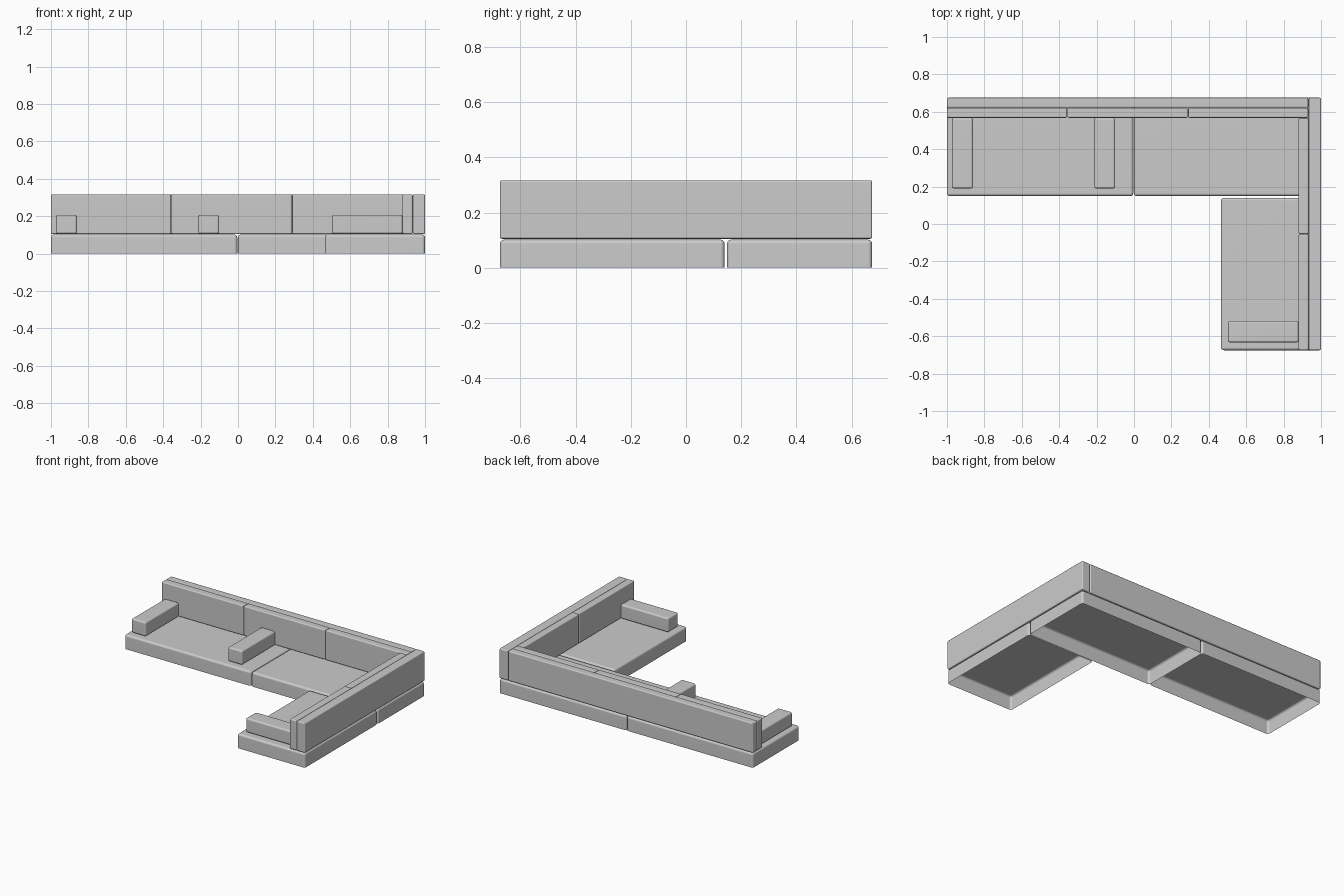
import bpy, bmesh

if "Cube" in bpy.data.objects:
    bpy.data.objects.remove(bpy.data.objects["Cube"])


def block(name, x, y, z, radius, open_bottom=False):
    """Soft-edged box spanning the given (min, max) ranges."""
    bm = bmesh.new()
    bmesh.ops.create_cube(bm, size=1)
    for v in bm.verts:
        v.co = [r[0] if c < 0 else r[1] for c, r in zip(v.co, (x, y, z))]
    edges = list(bm.edges)
    if open_bottom:
        edges = [e for e in edges if max(v.co.z for v in e.verts) > z[0] + 1e-4]
    bmesh.ops.bevel(bm, geom=edges, offset=radius, segments=3,
                    profile=0.5, affect='EDGES')
    if open_bottom:
        bm.normal_update()
        under = [f for f in bm.faces if f.normal.z < -0.9]
        bmesh.ops.delete(bm, geom=under, context='FACES')
    for f in bm.faces:
        f.smooth = True
    mesh = bpy.data.meshes.new(name)
    bm.to_mesh(mesh)
    bm.free()
    obj = bpy.data.objects.new(name, mesh)
    bpy.context.collection.objects.link(obj)
    # keeps the large faces visually flat beside the soft edges
    obj.modifiers.new("Flat faces", 'WEIGHTED_NORMAL').keep_sharp = True
    return obj


SEAT_Z, BACK_Z, ARM_Z = (0, 0.102), (0.105, 0.317), (0.106, 0.207)

# hollow seat bases
block("seat_left", (-1, -0.004), (0.149, 0.675), SEAT_Z, 0.015, True)
block("seat_corner", (0, 1), (0.149, 0.675), SEAT_Z, 0.015, True)
block("seat_chaise", (0.465, 1), (-0.675, 0.14), SEAT_Z, 0.015, True)

# outer back panels
block("back_panel_long", (-1, 0.932), (0.622, 0.675), BACK_Z, 0.007)
block("back_panel_side", (0.934, 1), (-0.675, 0.675), BACK_Z, 0.007)

# back cushions along the long side
for i in range(3):
    x0 = -1 + i * 0.645
    block(f"back_cushion_{i + 1}", (x0, x0 + 0.642), (0.568, 0.621), BACK_Z, 0.007)

# back cushions along the chaise side
for i in range(2):
    y0 = -0.675 + i * 0.622
    block(f"side_cushion_{i + 1}", (0.88, 0.933), (y0, y0 + 0.619), BACK_Z, 0.007)

# armrests
for name, x0 in (("armrest_left", -0.973), ("armrest_middle", -0.213)):
    block(name, (x0, x0 + 0.112), (0.19, 0.567), ARM_Z, 0.011)
block("armrest_chaise", (0.503, 0.88), (-0.633, -0.518), ARM_Z, 0.011)
